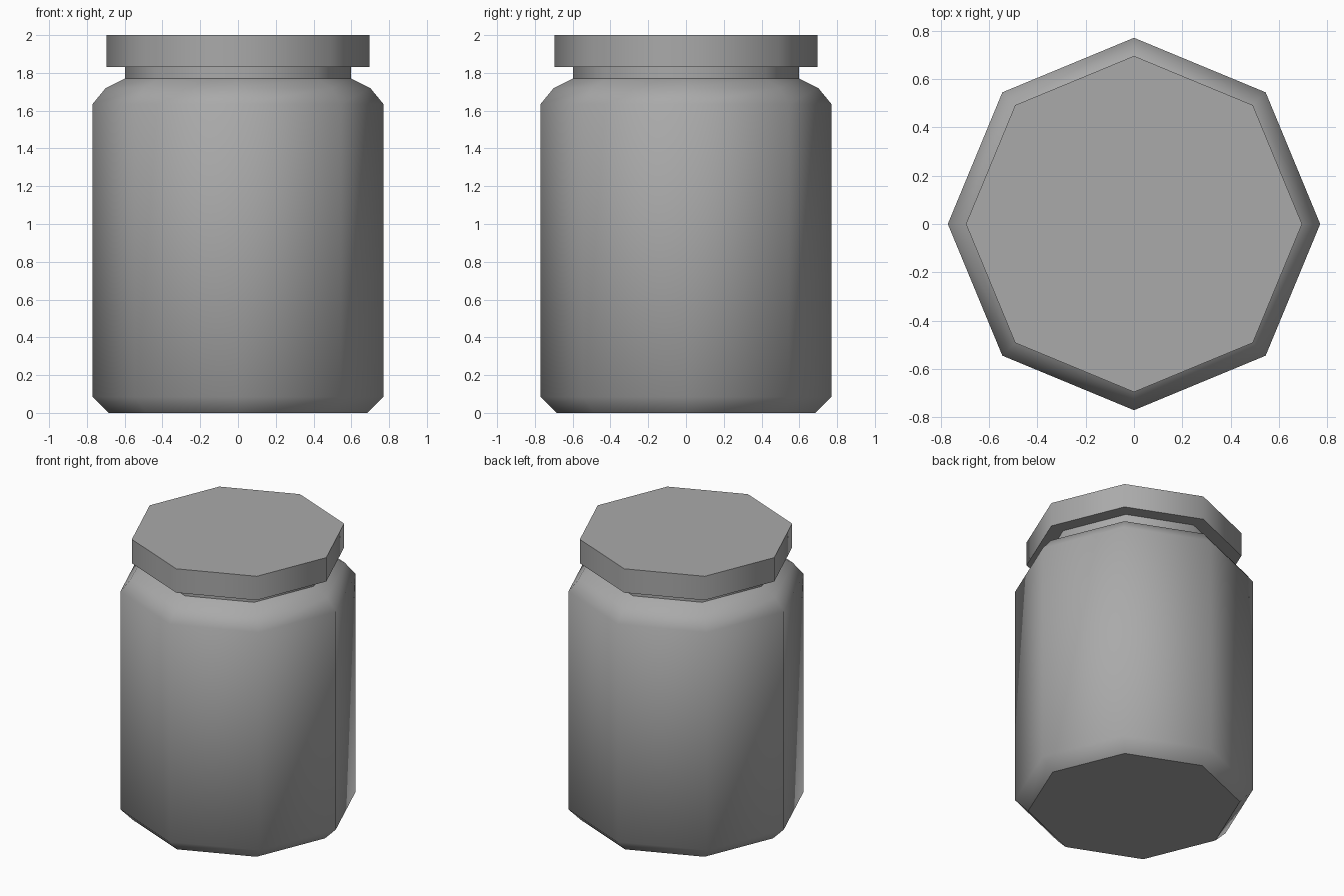
import bpy
import bmesh
from math import cos, sin, pi

SIDES = 8

cube = bpy.data.objects.get("Cube")
if cube:
    bpy.data.objects.remove(cube, do_unlink=True)

grey = bpy.data.materials.new("plain grey")
grey.use_nodes = True
colour = (0.4, 0.4, 0.4, 1)
grey.diffuse_color = colour
grey.node_tree.nodes["Principled BSDF"].inputs["Base Color"].default_value = colour


def turned(name, profile, sharp_rings):
    """Eight-sided closed solid from (radius, height) pairs, listed upward."""
    bm = bmesh.new()
    rings = [[bm.verts.new((r * cos(2 * pi * i / SIDES), r * sin(2 * pi * i / SIDES), z))
              for i in range(SIDES)] for r, z in profile]
    for low, high in zip(rings, rings[1:]):
        for i in range(SIDES):
            j = (i + 1) % SIDES
            bm.faces.new((low[i], low[j], high[j], high[i])).smooth = True
    bm.faces.new(rings[0][::-1])
    bm.faces.new(rings[-1])
    # crisp rims
    for k in sharp_rings:
        for i in range(SIDES):
            bm.edges.get((rings[k][i], rings[k][(i + 1) % SIDES])).smooth = False
    mesh = bpy.data.meshes.new(name)
    bm.to_mesh(mesh)
    bm.free()
    mesh.materials.append(grey)
    obj = bpy.data.objects.new(name, mesh)
    bpy.context.collection.objects.link(obj)
    return obj


# Body with chamfered base and rounded shoulder
turned("jar_body", [(0.685, 0), (0.77, 0.085), (0.77, 1.635),
                    (0.70, 1.72), (0.60, 1.77)], (0, 4))

# Narrow neck
turned("jar_neck", [(0.597, 1.77), (0.597, 1.83)], (0, 1))

# Overhanging lid
turned("jar_lid", [(0.695, 1.83), (0.695, 2.0)], (0, 1))
